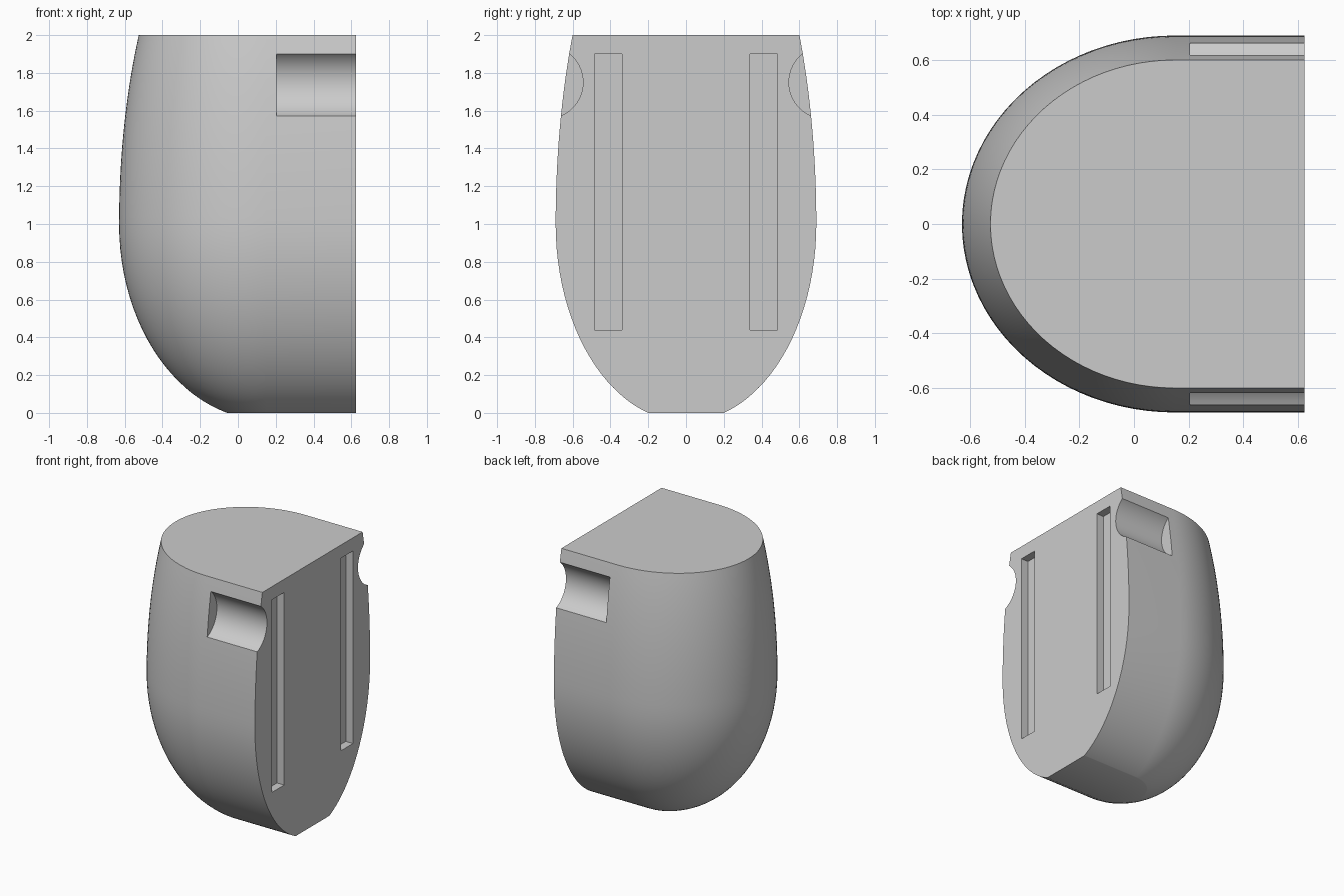
import bpy, bmesh, math

cube = bpy.data.objects.get("Cube")
if cube:
    bpy.data.objects.remove(cube, do_unlink=True)

grey = bpy.data.materials.new("plain_grey")
grey.use_nodes = True
colour = (0.6, 0.6, 0.6, 1)
grey.diffuse_color = colour
grey.node_tree.nodes["Principled BSDF"].inputs["Base Color"].default_value = colour

FLAT_X = 0.625   # flat mounting face
ARC_X = 0.15     # where the rounded end begins
WIDE_Z = 1.0     # widest level
ARC_STEPS = 48
LEVELS = 24


def swell(z, lower, upper):
    """Elliptical bulge: 1 at the widest level, shrinking up and down."""
    d = (z - WIDE_Z) / (upper if z > WIDE_Z else lower)
    return math.sqrt(1 - d * d)


# Body: stack of U-shaped sections, closed by a flat face
bm = bmesh.new()
heights = [1 - math.cos(math.pi / 2 * i / LEVELS) for i in range(LEVELS)]
heights += [WIDE_Z + i / LEVELS for i in range(LEVELS + 1)]
rings = []
for z in heights:
    w = 0.69 * swell(z, 1.045, 2.03)
    rx = 0.78 * swell(z, 1.037, 2.0)
    ring = [bm.verts.new((FLAT_X, -w, z))]
    for i in range(ARC_STEPS + 1):
        a = math.pi * i / ARC_STEPS
        ring.append(bm.verts.new((ARC_X - rx * math.sin(a), -w * math.cos(a), z)))
    ring.append(bm.verts.new((FLAT_X, w, z)))
    rings.append(ring)
for low, high in zip(rings, rings[1:]):
    for i in range(len(low) - 1):
        bm.faces.new((low[i], low[i + 1], high[i + 1], high[i]))
bm.faces.new(rings[0])
bm.faces.new(rings[-1])
bm.faces.new([r[0] for r in rings] + [r[-1] for r in reversed(rings)])
bmesh.ops.recalc_face_normals(bm, faces=bm.faces)
mesh = bpy.data.meshes.new("body")
bm.to_mesh(mesh)
bm.free()
mesh.materials.append(grey)
body = bpy.data.objects.new("body", mesh)
bpy.context.collection.objects.link(body)


def cut(cutter, name):
    """Subtract a cutter from the body and remove it."""
    cutter.name = name
    cutter.hide_render = True
    cutter.data.materials.append(grey)
    mod = body.modifiers.new(name, "BOOLEAN")
    mod.operation = "DIFFERENCE"
    mod.solver = "EXACT"
    mod.object = cutter
    bpy.ops.object.select_all(action="DESELECT")
    body.select_set(True)
    bpy.context.view_layer.objects.active = body
    bpy.ops.object.modifier_apply(modifier=name)
    bpy.data.objects.remove(cutter, do_unlink=True)


for side, label in ((-1, "front"), (1, "back")):
    # Round finger groove along the straight side
    bpy.ops.mesh.primitive_cylinder_add(
        vertices=64, radius=0.193, depth=0.6,
        location=(0.505, side * 0.738, 1.75), rotation=(0, math.pi / 2, 0))
    cut(bpy.context.object, label + "_groove")
    # Shallow vertical slot in the flat face
    bpy.ops.mesh.primitive_cube_add(size=1, location=(FLAT_X, side * 0.412, 1.17))
    slot = bpy.context.object
    slot.scale = (0.12, 0.145, 1.46)
    cut(slot, label + "_slot")

body.select_set(True)
bpy.context.view_layer.objects.active = body
bpy.ops.object.shade_smooth_by_angle(angle=math.radians(30))
